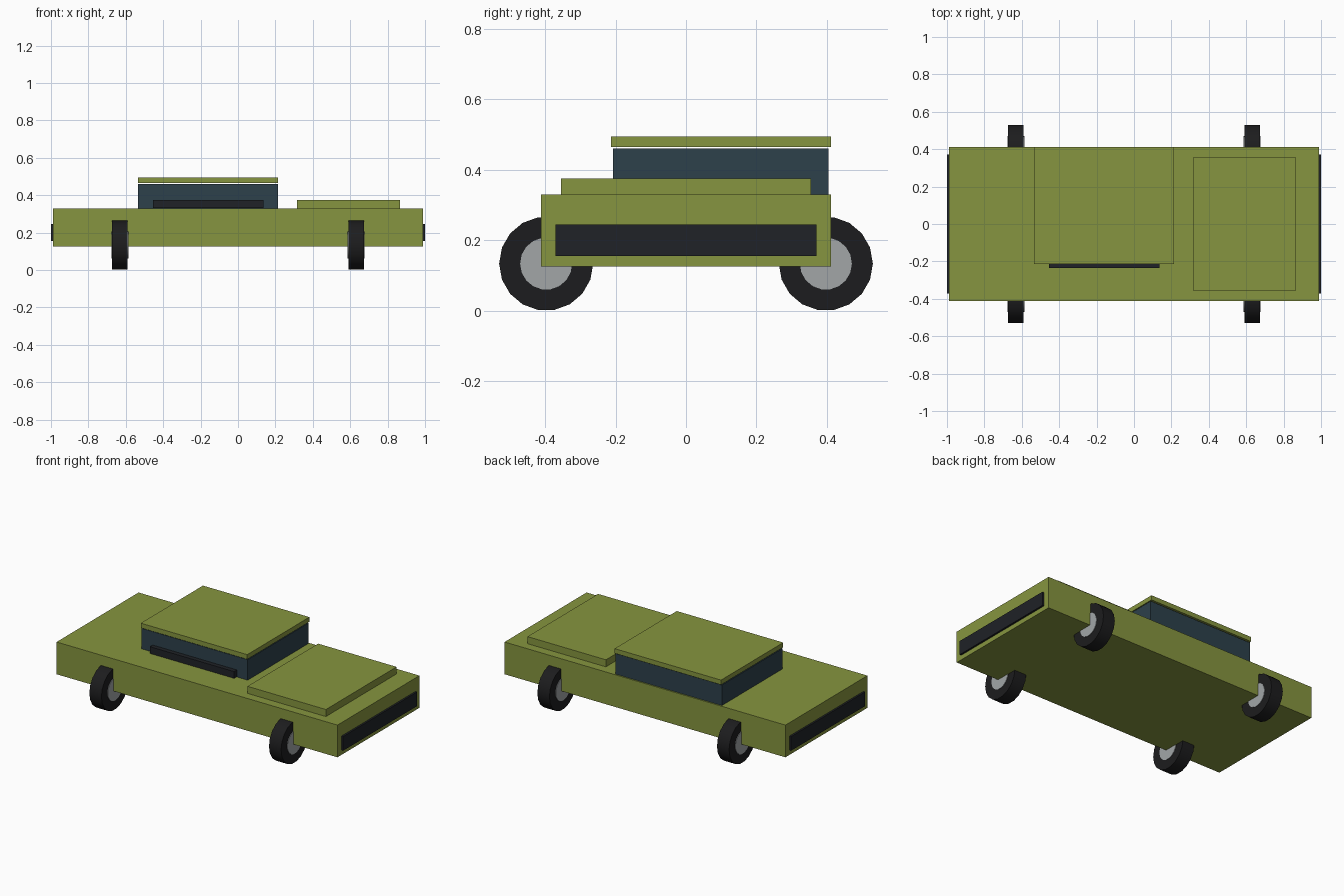
import bpy
import math

if "Cube" in bpy.data.objects:
    bpy.data.objects.remove(bpy.data.objects["Cube"])


def material(name, rgb):
    m = bpy.data.materials.new(name)
    m.diffuse_color = (*rgb, 1.0)
    m.use_nodes = True
    m.node_tree.nodes["Principled BSDF"].inputs["Base Color"].default_value = m.diffuse_color
    return m


OLIVE = material("olive_paint", (0.24, 0.30, 0.05))
GLASS = material("dark_glass", (0.026, 0.052, 0.07))
TRIM = material("dark_trim", (0.014, 0.016, 0.02))
RUBBER = material("rubber", (0.012, 0.012, 0.013))
METAL = material("hub_metal", (0.36, 0.38, 0.39))


def box(name, x, y, z, mat):
    """Box from (min, max) pairs on each axis."""
    centre = [(a + b) / 2 for a, b in (x, y, z)]
    bpy.ops.mesh.primitive_cube_add(size=1, location=centre)
    o = bpy.context.object
    o.name = name
    o.scale = [b - a for a, b in (x, y, z)]
    bpy.ops.object.transform_apply(location=False, rotation=False, scale=True)
    o.data.materials.append(mat)
    return o


def disc(name, loc, radius, width, mat):
    """Cylinder with its axle along x."""
    bpy.ops.mesh.primitive_cylinder_add(vertices=18, radius=radius, depth=width,
                                        location=loc, rotation=(0, math.pi / 2, 0))
    o = bpy.context.object
    o.name = name
    o.data.materials.append(mat)
    bpy.ops.object.shade_smooth_by_angle(angle=math.radians(30))
    return o


# Body, hood, cabin and roof
box("body", (-0.988, 0.988), (-0.412, 0.412), (0.125, 0.33), OLIVE)
box("hood", (0.315, 0.867), (-0.355, 0.355), (0.33, 0.375), OLIVE)
box("cabin_glass", (-0.535, 0.213), (-0.207, 0.404), (0.33, 0.46), GLASS)
box("roof", (-0.535, 0.214), (-0.213, 0.412), (0.465, 0.495), OLIVE)

# Trim bar at the foot of the cabin
box("trim_bar", (-0.455, 0.137), (-0.235, -0.205), (0.332, 0.375), TRIM)

# Bumper plates and wheels
for sx, end in ((1, "front"), (-1, "rear")):
    box(f"{end}_bumper", sorted((sx * 0.98, sx)), (-0.371, 0.371), (0.155, 0.245), TRIM)
    for sy, side in ((1, "left"), (-1, "right")):
        loc = (sx * 0.632, sy * 0.397, 0.1335)
        disc(f"{end}_{side}_tyre", loc, 0.1335, 0.085, RUBBER)
        disc(f"{end}_{side}_hub", loc, 0.074, 0.091, METAL)
